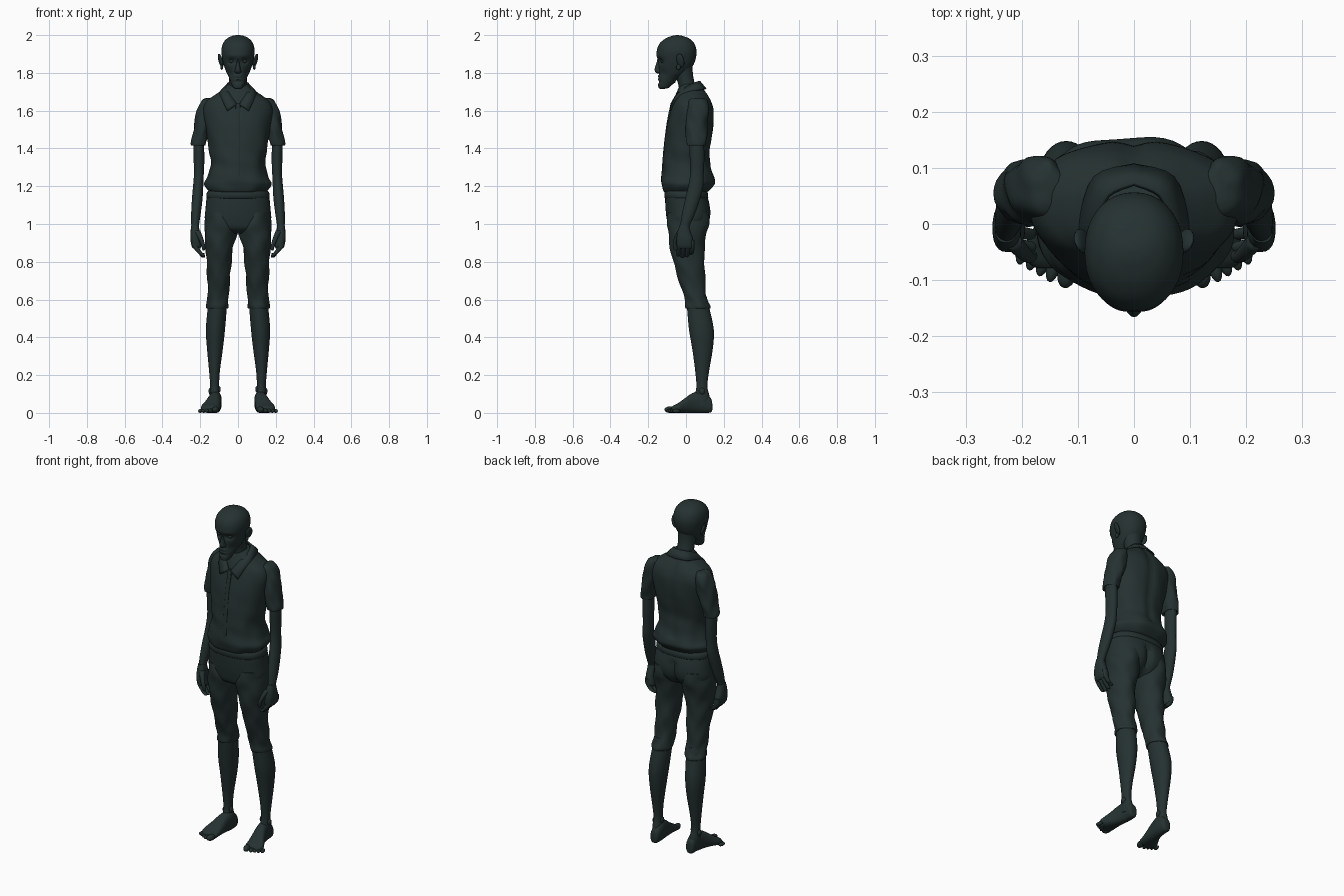
import bpy, bmesh, math
from mathutils import Vector, Matrix

mat = bpy.data.materials.new("dark slate green")
mat.diffuse_color = (0.018, 0.031, 0.030, 1)


def finish(name, bm, mirror=False, angle=60):
    bmesh.ops.recalc_face_normals(bm, faces=bm.faces)
    me = bpy.data.meshes.new(name)
    bm.to_mesh(me)
    bm.free()
    me.materials.append(mat)
    for p in me.polygons:
        p.use_smooth = True
    me.set_sharp_from_angle(angle=math.radians(angle))
    ob = bpy.data.objects.new(name, me)
    bpy.context.collection.objects.link(ob)
    if mirror:
        ob.modifiers.new("mirror", 'MIRROR')
    return ob


def spline(keys, steps):
    """Catmull-Rom resampling of rows of numbers."""
    out = []
    for i in range(len(keys) - 1):
        p0, p1 = keys[max(i - 1, 0)], keys[i]
        p2, p3 = keys[i + 1], keys[min(i + 2, len(keys) - 1)]
        for s in range(steps):
            t = s / steps
            out.append([0.5 * (2 * b + (c - a) * t + (2 * a - 5 * b + 4 * c - d) * t * t
                               + (3 * b - a - 3 * c + d) * t ** 3)
                        for a, b, c, d in zip(p0, p1, p2, p3)])
    return out + [list(keys[-1])]


def loft(name, keys, n=32, steps=4, power=2.0, axis='Z', mirror=False, warp=None):
    """Keys are (t, x0, x1, b0, b1): a rounded section inside those bounds at height t."""
    bm = bmesh.new()
    rings = []
    for t, x0, x1, b0, b1 in spline(keys, steps):
        ring = []
        for k in range(n):
            a = 2 * math.pi * k / n
            c, s = math.cos(a), math.sin(a)
            x = (x0 + x1) / 2 + (x1 - x0) / 2 * math.copysign(abs(c) ** (2 / power), c)
            b = (b0 + b1) / 2 + (b1 - b0) / 2 * math.copysign(abs(s) ** (2 / power), s)
            v = Vector((x, b, t)) if axis == 'Z' else Vector((x, t, b))
            ring.append(bm.verts.new(warp(v, a) if warp else v))
        rings.append(ring)
    for r, q in zip(rings, rings[1:]):
        for k in range(n):
            bm.faces.new((r[k], r[(k + 1) % n], q[(k + 1) % n], q[k]))
    bm.faces.new(rings[0])
    bm.faces.new(rings[-1])
    return finish(name, bm, mirror)


def sym(rows):
    """Rows (z, half width, front, back) to loft keys centred on x = 0."""
    return [(z, -w, w, f, b) for z, w, f, b in rows]


def blob(name, loc, scale, rot=(0, 0, 0), mirror=True):
    bm = bmesh.new()
    bmesh.ops.create_uvsphere(bm, u_segments=16, v_segments=10, radius=1)
    m = Matrix.Translation(loc)
    for ang, ax in zip(rot, 'XYZ'):
        m = m @ Matrix.Rotation(math.radians(ang), 4, ax)
    bm.transform(m @ Matrix.Diagonal((*scale, 1)))
    return finish(name, bm, mirror)


def bump(v, x, z, rx, rz):
    return math.exp(-((abs(v.x) - x) / rx) ** 2 - ((v.z - z) / rz) ** 2)


# Head, with eye sockets, brow, cheeks and mouth pressed into the front
def face(v, a):
    if v.y < -0.06:
        v.y += 0.016 * bump(v, 0.034, 1.862, 0.018, 0.014)
        v.y -= 0.005 * bump(v, 0.03, 1.89, 0.04, 0.012)
        v.y += 0.008 * bump(v, 0.045, 1.795, 0.016, 0.022)
        v.y -= 0.007 * bump(v, 0.0, 1.782, 0.02, 0.005)
        v.y -= 0.006 * bump(v, 0.0, 1.766, 0.018, 0.005)
        v.y += 0.005 * bump(v, 0.0, 1.752, 0.03, 0.006)
    return v


loft("head", sym([
    (1.716, .012, -.138, -.11), (1.722, .026, -.146, -.09), (1.745, .037, -.147, -.065),
    (1.775, .048, -.143, -.035), (1.80, .060, -.142, .005), (1.835, .073, -.144, .035),
    (1.87, .082, -.149, .05), (1.915, .088, -.155, .056), (1.955, .080, -.140, .044),
    (1.982, .058, -.108, .018), (1.996, .030, -.073, -.02), (2.0, .006, -.05, -.042)]),
    n=64, steps=6, power=2.15, warp=face)
loft("nose", sym([(1.88, .006, -.150, -.11), (1.85, .009, -.157, -.11), (1.822, .014, -.166, -.11),
                  (1.806, .018, -.163, -.11), (1.797, .010, -.152, -.11)]), n=16)
blob("eyeball", (.034, -.121, 1.862), (.015, .013, .011))
blob("ear", (.092, -.03, 1.865), (.009, .022, .038), (12, 14, -25))
blob("ear_lobe", (.086, -.04, 1.83), (.007, .012, .014))

# Neck
loft("neck", sym([(1.62, .07, -.04, .09), (1.69, .052, -.034, .066), (1.75, .047, -.044, .045),
                  (1.80, .05, -.06, .036), (1.85, .055, -.06, .036)]))


# Shirt body, loose and bunched above the waist
def folds(v, a):
    low = max(0, min(1, (1.5 - v.z) / 0.25))
    w = math.sin(5 * a + 26 * v.z) * math.sin(3 * a - 38 * v.z + 1)
    g = 1 + 0.03 * low * w + 0.008 * math.sin(7 * a + 30 * v.z)
    v.x *= g
    v.y = 0.01 + (v.y - 0.01) * g
    if v.y > 0.05 and v.z > 1.25:           # groove along the spine
        v.y -= 0.010 * math.exp(-(v.x / 0.022) ** 2)
    return v


loft("shirt_body", sym([
    (1.19, .13, -.10, .09), (1.17, .145, -.115, .108), (1.185, .163, -.126, .132),
    (1.215, .178, -.131, .154), (1.25, .163, -.128, .147), (1.31, .143, -.124, .133),
    (1.38, .151, -.118, .126), (1.46, .163, -.109, .139), (1.53, .174, -.099, .147),
    (1.60, .185, -.081, .147), (1.645, .172, -.068, .136), (1.675, .135, -.058, .122),
    (1.70, .098, -.048, .106), (1.722, .072, -.038, .09), (1.74, .054, -.025, .07)]),
    n=72, steps=5, power=2.25, warp=folds)

# Open collar: inner and outer edge from the nape to the front point
inner = [(0, .074, 1.758), (.048, .052, 1.752), (.064, .0, 1.727), (.043, -.05, 1.69), (.006, -.082, 1.635)]
outer = [(0, .108, 1.718), (.072, .085, 1.715), (.098, .0, 1.698), (.086, -.058, 1.662), (.058, -.088, 1.60)]
bm = bmesh.new()
edges = [[bm.verts.new(p) for p in spline(e, 4)] for e in (inner, outer)]
for i in range(len(edges[0]) - 1):
    bm.faces.new((edges[0][i], edges[0][i + 1], edges[1][i + 1], edges[1][i]))
collar = finish("collar", bm, True)
collar.modifiers.new("thickness", 'SOLIDIFY').thickness = 0.008

# Front placket
loft("placket", [(1.64, -.012, .012, -.081, -.06), (1.53, -.012, .012, -.103, -.08),
                 (1.38, -.012, .012, -.121, -.10), (1.24, -.012, .012, -.131, -.11)], n=12, power=5)


# Sleeves and arms
def crease(v, a):
    v.x += 0.003 * math.sin(4 * a + 45 * v.z)
    v.y += 0.003 * math.sin(3 * a - 40 * v.z)
    return v


loft("sleeve", [(1.667, .135, .165, .04, .09), (1.655, .12, .192, .018, .11), (1.61, .115, .215, .002, .121),
                (1.55, .13, .228, .0, .119), (1.48, .15, .239, .0, .112), (1.435, .166, .247, .001, .107),
                (1.415, .172, .246, .005, .104), (1.425, .182, .236, .015, .094)], mirror=True, warp=crease)
loft("arm", [(1.47, .182, .236, .015, .095), (1.35, .178, .235, .02, .097), (1.27, .181, .233, .022, .094),
             (1.20, .184, .238, .012, .092), (1.13, .188, .244, -.005, .074), (1.05, .198, .248, -.022, .046),
             (.98, .208, .247, -.032, .016), (.94, .205, .245, -.035, .02)], n=24, mirror=True)

# Hands, fingers slightly curled
loft("palm", [(.995, .21, .247, -.033, .014), (.96, .202, .251, -.044, .024), (.92, .200, .252, -.05, .038),
              (.885, .194, .246, -.048, .042), (.87, .20, .238, -.04, .036)], n=24, power=2.5, mirror=True)
for i in range(4):
    y = -.036 + i * .023
    tip = (.828, .822, .826, .838)[i]
    loft("finger", [(.915, .212, .246, y - .012, y + .012), (.88, .210, .240, y - .012, y + .012),
                    (.85, .190, .216, y - .014, y + .009), (tip + .005, .174, .196, y - .015, y + .005),
                    (tip, .18, .19, y - .010, y)], n=12, mirror=True)
loft("thumb", [(.965, .20, .235, -.045, -.015), (.93, .186, .214, -.062, -.034), (.895, .176, .198, -.07, -.048),
               (.868, .172, .190, -.066, -.047), (.86, .178, .186, -.06, -.052)], n=12, mirror=True)


# Trousers: hips with a seat cleft, then cropped legs
def seat(v, a):
    if v.y > 0.04 and v.z < 1.1:
        v.y -= 0.022 * math.exp(-(v.x / 0.018) ** 2)
    return v


loft("trouser_hips", sym([(1.20, .145, -.10, .095), (1.15, .164, -.110, .112), (1.08, .172, -.108, .130),
                          (1.02, .175, -.101, .125), (.975, .15, -.088, .095), (.95, .08, -.05, .06)]),
     n=64, power=2.4, warp=seat)
loft("waistband", sym([(1.175, .150, -.108, .104), (1.17, .164, -.114, .114), (1.14, .168, -.114, .118),
                       (1.135, .16, -.106, .11)]), n=48, steps=2, power=2.4)
loft("trouser_leg", [(1.06, .02, .168, -.095, .12), (1.0, .004, .176, -.099, .122), (.95, .005, .177, -.094, .11),
                     (.87, .027, .171, -.084, .097), (.76, .038, .164, -.056, .100), (.65, .048, .160, -.022, .104),
                     (.595, .050, .162, -.006, .115), (.565, .051, .168, -.003, .127),
                     (.552, .056, .165, .002, .125), (.56, .065, .155, .012, .112)],
     n=40, mirror=True, warp=crease)

# Lower legs
loft("lower_leg", [(.62, .056, .155, .0, .108), (.55, .060, .161, .006, .125), (.44, .069, .170, .016, .147),
                   (.34, .080, .164, .033, .142), (.22, .096, .153, .049, .122), (.14, .100, .147, .055, .113),
                   (.09, .096, .150, .045, .124), (.04, .094, .150, .03, .13)], n=32, mirror=True)
blob("ankle_bone", (.146, .085, .115), (.010, .016, .018))
blob("inner_ankle_bone", (.101, .08, .125), (.009, .016, .018))

# Feet, turned out a little, with toes
loft("foot", [(.139, .105, .132, .015, .05), (.13, .092, .142, .002, .08), (.085, .086, .148, 0, .115),
              (.035, .090, .160, 0, .105), (-.005, .092, .178, 0, .078), (-.04, .094, .196, 0, .053),
              (-.065, .096, .192, .001, .040), (-.078, .105, .175, .006, .030)],
     n=28, power=2.4, axis='Y', mirror=True)
for i in range(5):
    r = .018 if i == 0 else .0125 - i * .0005
    blob("toe", (.118 + (.026 + (i - 1) * .0185 if i else 0), -.085 + .0085 * i, r * .95),
         (r, .030 - .002 * i, r * .95), (0, 0, 14))
